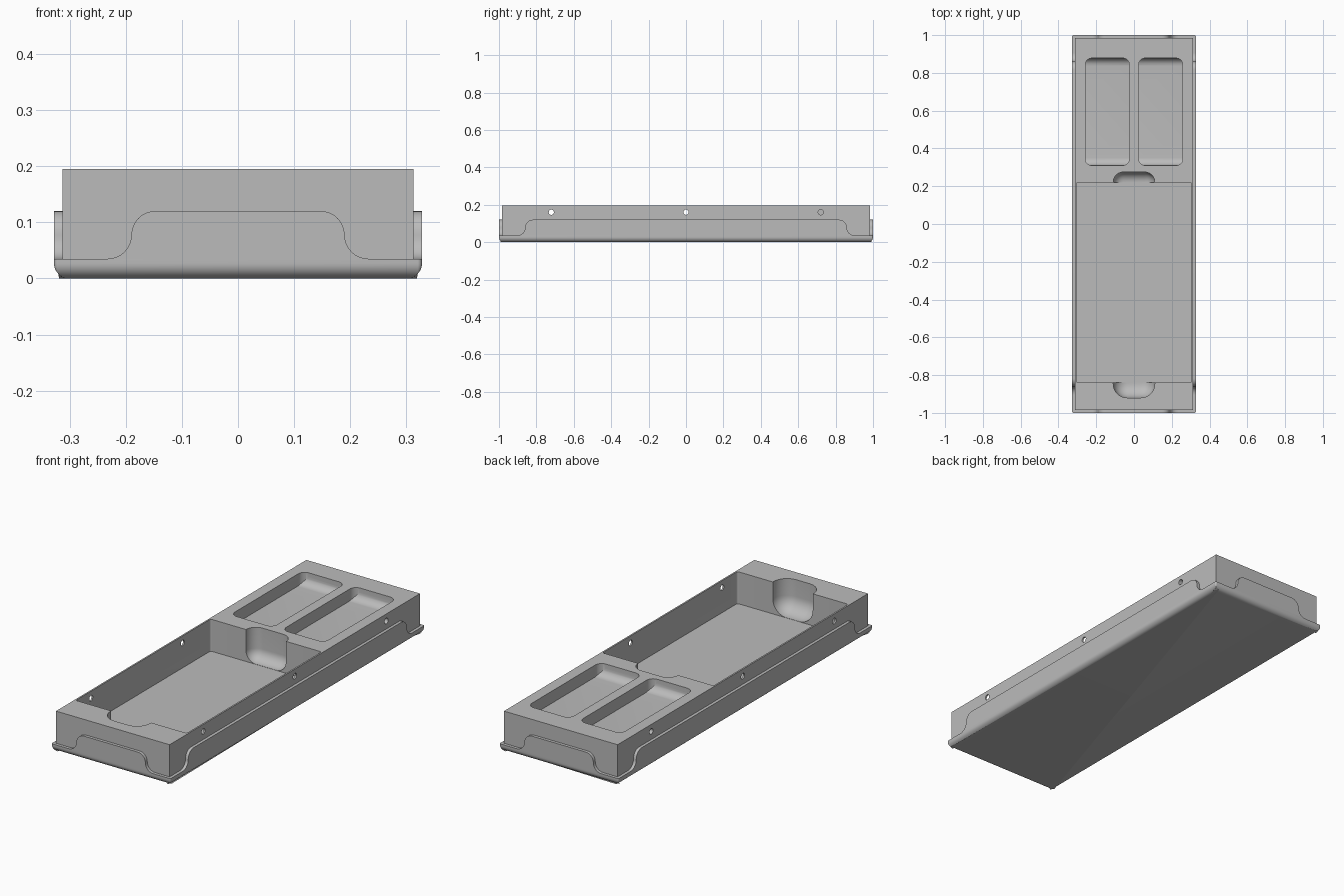
import bpy, bmesh
from math import pi, sin, cos, radians
from mathutils import Matrix

if "Cube" in bpy.data.objects:
    bpy.data.objects.remove(bpy.data.objects["Cube"])

# Single grey finish
grey = bpy.data.materials.new("satin_grey")
grey.use_nodes = True
colour = (0.5, 0.5, 0.5, 1)
grey.diffuse_color = colour
grey.node_tree.nodes["Principled BSDF"].inputs["Base Color"].default_value = colour


def make(name, bm):
    bmesh.ops.recalc_face_normals(bm, faces=bm.faces)
    mesh = bpy.data.meshes.new(name)
    bm.to_mesh(mesh)
    bm.free()
    mesh.materials.append(grey)
    obj = bpy.data.objects.new(name, mesh)
    bpy.context.scene.collection.objects.link(obj)
    return obj


def box(name, lo, hi, *rounds):
    """Box between two corners; each round is (edge test, radius)."""
    bm = bmesh.new()
    bmesh.ops.create_cube(bm, size=1)
    for v in bm.verts:
        v.co = [lo[i] if v.co[i] < 0 else hi[i] for i in range(3)]
    for test, radius in rounds:
        edges = [e for e in bm.edges if test(e, lo[2])]
        bmesh.ops.bevel(bm, geom=edges, offset=radius, segments=10,
                        profile=0.5, affect='EDGES')
    return make(name, bm)


def mid(e):
    return (e.verts[0].co + e.verts[1].co) / 2


def upright(e, floor):
    return abs(e.verts[0].co.z - e.verts[1].co.z) > 1e-4


def at_floor(e, floor):
    return abs(mid(e).z - floor) < 1e-4


def bowl(e, floor):
    return upright(e, floor) or at_floor(e, floor)


def floor_ends(e, floor):
    return at_floor(e, floor) and abs(e.verts[0].co.x - e.verts[1].co.x) > 1e-4


def boolean(obj, cutter, operation):
    """Apply one boolean and discard the cutter."""
    mod = obj.modifiers.new("cut", 'BOOLEAN')
    mod.object, mod.operation, mod.solver = cutter, operation, 'EXACT'
    graph = bpy.context.evaluated_depsgraph_get()
    mesh = bpy.data.meshes.new_from_object(obj.evaluated_get(graph))
    obj.modifiers.clear()
    obj.data = mesh
    bpy.data.objects.remove(cutter)


# Overall sizes
X, Y = 0.328, 1.0            # outer skirt
BX, BY, TOP = 0.313, 0.985, 0.195   # upper body
LEDGE, TAB = 0.035, 0.12     # skirt heights
FLOOR = 0.036
ABOVE = 0.4

# Base with rounded lower edges
base = box("base_skirt", (-X, -Y, 0), (X, Y, LEDGE),
           (upright, 0.008), (at_floor, 0.027))
body = box("tray_body", (-BX, -BY, 0.015), (BX, BY, TOP))

# Large pocket with a finger scoop at each end
cutters = [
    box("pocket", (-0.305, -0.84, FLOOR), (0.305, 0.22, ABOVE), (upright, 0.01)),
    box("back_scoop", (-0.11, 0.0, FLOOR + 0.001), (0.11, 0.275, ABOVE), (bowl, 0.054)),
    box("front_scoop", (-0.11, -0.92, FLOOR + 0.001), (0.11, -0.6, ABOVE), (bowl, 0.074)),
]

# Two shallow compartments with curved ends
for side in (-1, 1):
    x0, x1 = sorted((side * 0.025, side * 0.258))
    lo, hi = (x0, 0.31, TOP - 0.06), (x1, 0.878, ABOVE)
    plan = box("compartment", lo, hi, (upright, 0.035))
    curve = box("curve", (x0 - 0.1, lo[1], lo[2]), (x1 + 0.1, hi[1], ABOVE + 0.1),
                (floor_ends, 0.042))
    boolean(plan, curve, 'INTERSECT')
    cutters.append(plan)

# Screw holes along both long walls
for side in (-1, 1):
    for y in (-0.72, 0, 0.72):
        bm = bmesh.new()
        bmesh.ops.create_cone(bm, cap_ends=True, segments=24, radius1=0.014,
                              radius2=0.014, depth=0.06)
        bmesh.ops.transform(bm, verts=bm.verts, matrix=Matrix.Translation(
            (side * BX, y, 0.16)) @ Matrix.Rotation(pi / 2, 4, 'Y'))
        cutters.append(make("hole", bm))

for cutter in cutters:
    boolean(body, cutter, 'DIFFERENCE')


def tab(name, half, turn, inner, outer):
    """Raised skirt tab with S-curved shoulders, facing -y before turning."""
    r = (TAB - LEDGE) / 2
    steps = [i * pi / 16 for i in range(9)]
    right = [(half + r - r * sin(a), LEDGE + r - r * cos(a)) for a in steps]
    right += [(half - r + r * cos(a), TAB - r + r * sin(a)) for a in steps[1:]]
    outline = right + [(-x, z) for x, z in reversed(right)]
    bm = bmesh.new()
    face = bm.faces.new([bm.verts.new((x, -outer, z)) for x, z in outline])
    new = bmesh.ops.extrude_face_region(bm, geom=[face])["geom"]
    bmesh.ops.translate(bm, vec=(0, outer - inner, 0),
                        verts=[v for v in new if isinstance(v, bmesh.types.BMVert)])
    bmesh.ops.rotate(bm, verts=bm.verts, matrix=Matrix.Rotation(radians(turn), 3, 'Z'))
    return make(name, bm)


tabs = [tab("front_tab", 0.19, 0, BY - 0.002, Y),
        tab("back_tab", 0.19, 180, BY - 0.002, Y),
        tab("left_tab", 0.86, 90, BX - 0.002, X),
        tab("right_tab", 0.86, -90, BX - 0.002, X)]

# Smooth the rounds, keep the corners crisp
for obj in [base, body] + tabs:
    bpy.ops.object.select_all(action='DESELECT')
    obj.select_set(True)
    bpy.context.view_layer.objects.active = obj
    bpy.ops.object.shade_smooth_by_angle(angle=radians(30))
